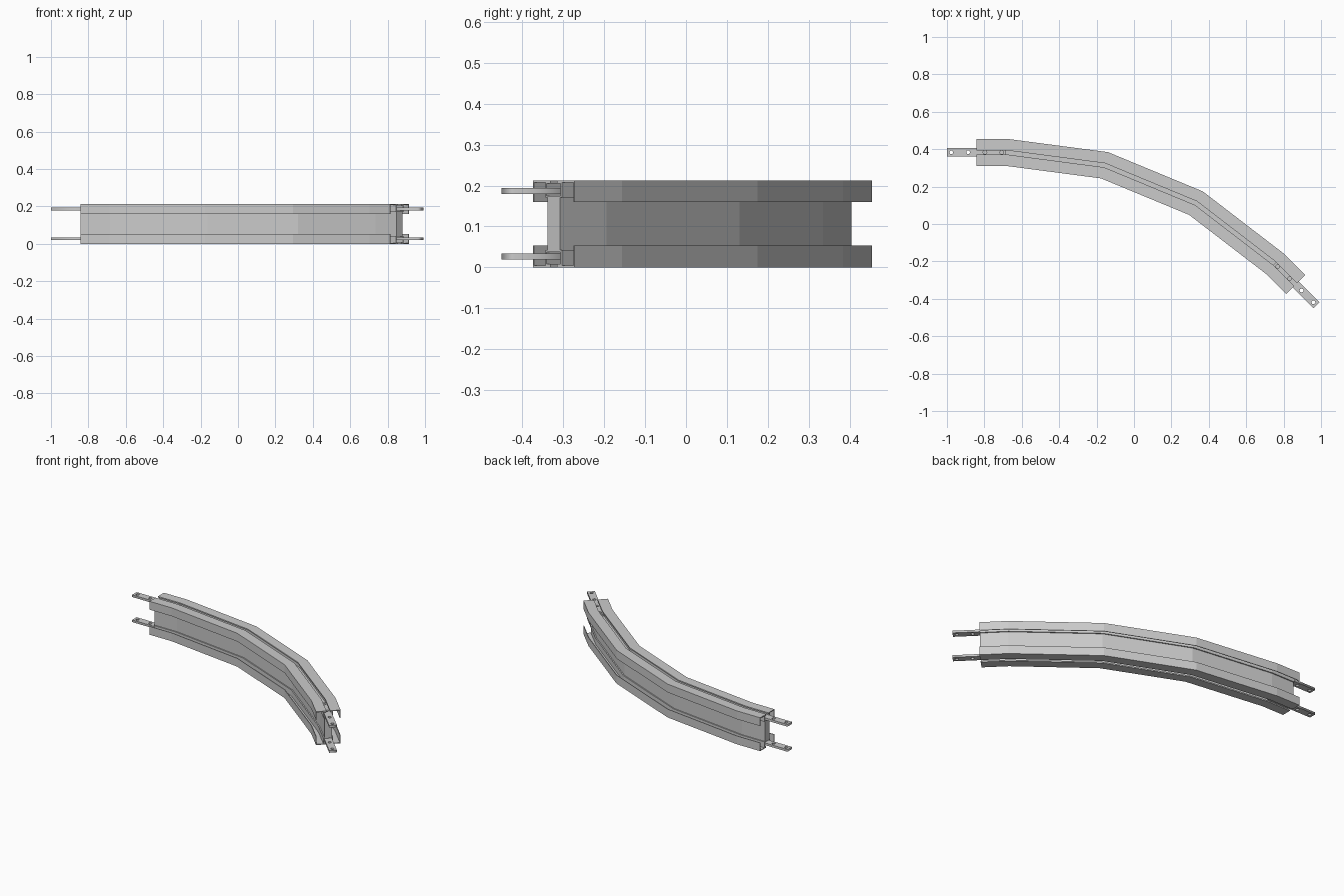
import bpy, bmesh
from math import sin, cos, pi, radians, tan
from mathutils import Vector, Matrix

if "Cube" in bpy.data.objects:
    bpy.data.objects.remove(bpy.data.objects["Cube"])

MID = 0.1065  # half the beam height

# Plan centreline: straight, three 15-degree chords, straight
headings = [0, -7.5, -22.5, -37.5, -45]
lengths = [0.16, 0.529, 0.529, 0.529, 0.16]
path = [Vector((-0.842, 0.383))]
for a, l in zip(headings, lengths):
    path.append(path[-1] + l * Vector((cos(radians(a)), sin(radians(a)))))

# One quarter of the cross-section: T-slot, flange, lip, web
quarter = [(0.024, 0.0685), (0.024, 0.0985), (0.011, 0.0985), (0.011, 0.1065),
           (0.072, 0.1065), (0.072, 0.0535), (0.068, 0.0535), (0.068, 0.1015),
           (0.029, 0.1015), (0.029, 0.064), (0.022, 0.064)]
section = (quarter + [(u, -v) for u, v in reversed(quarter)]
           + [(-u, -v) for u, v in quarter] + [(-u, v) for u, v in reversed(quarter)])


def sweep(name, profile):
    bm = bmesh.new()
    rings = []
    for i, p in enumerate(path):
        a0 = radians(headings[max(i - 1, 0)])
        a1 = radians(headings[min(i, len(headings) - 1)])
        mid, half = (a0 + a1) / 2, (a1 - a0) / 2
        side = Vector((-sin(mid), cos(mid))) / cos(half)  # mitred offset
        rings.append([bm.verts.new((*(p + side * u), MID + v)) for u, v in profile])
    n = len(profile)
    for a, b in zip(rings, rings[1:]):
        for k in range(n):
            bm.faces.new((a[k], a[(k + 1) % n], b[(k + 1) % n], b[k]))
    bm.faces.new(rings[0])
    bm.faces.new(rings[-1])
    bmesh.ops.recalc_face_normals(bm, faces=bm.faces)
    mesh = bpy.data.meshes.new(name)
    bm.to_mesh(mesh)
    bm.free()
    ob = bpy.data.objects.new(name, mesh)
    bpy.context.collection.objects.link(ob)
    return ob


def connector(name, origin, angle, z):
    # Flat bar with four bolt holes, half inside the slot
    outlines = [[(-0.158, -0.0225), (0.158, -0.0225), (0.158, 0.0225), (-0.158, 0.0225)]]
    for x in (-0.135, -0.045, 0.045, 0.135):
        outlines.append([(x + 0.01 * cos(k * pi / 8), 0.01 * sin(k * pi / 8)) for k in range(16)])
    cu = bpy.data.curves.new(name, 'CURVE')
    cu.dimensions = '2D'
    cu.fill_mode = 'BOTH'
    cu.extrude = 0.007
    for pts in outlines:
        s = cu.splines.new('POLY')
        s.points.add(len(pts) - 1)
        for q, (x, y) in zip(s.points, pts):
            q.co = (x, y, 0, 1)
        s.use_cyclic_u = True
    ob = bpy.data.objects.new(name, cu)
    ob.location = (origin.x, origin.y, z)
    ob.rotation_euler.z = angle
    bpy.context.collection.objects.link(ob)
    bpy.ops.object.select_all(action='DESELECT')
    ob.select_set(True)
    bpy.context.view_layer.objects.active = ob
    bpy.ops.object.convert(target='MESH')


# Curved beam
sweep("curved_beam", section)

# Connecting bars at both ends, upper and lower slots
for level, z in (("upper", MID + 0.08), ("lower", MID - 0.08)):
    connector(f"{level}_start_connector_bar", path[0], 0, z)
    connector(f"{level}_end_connector_bar", path[-1], radians(-45), z)
